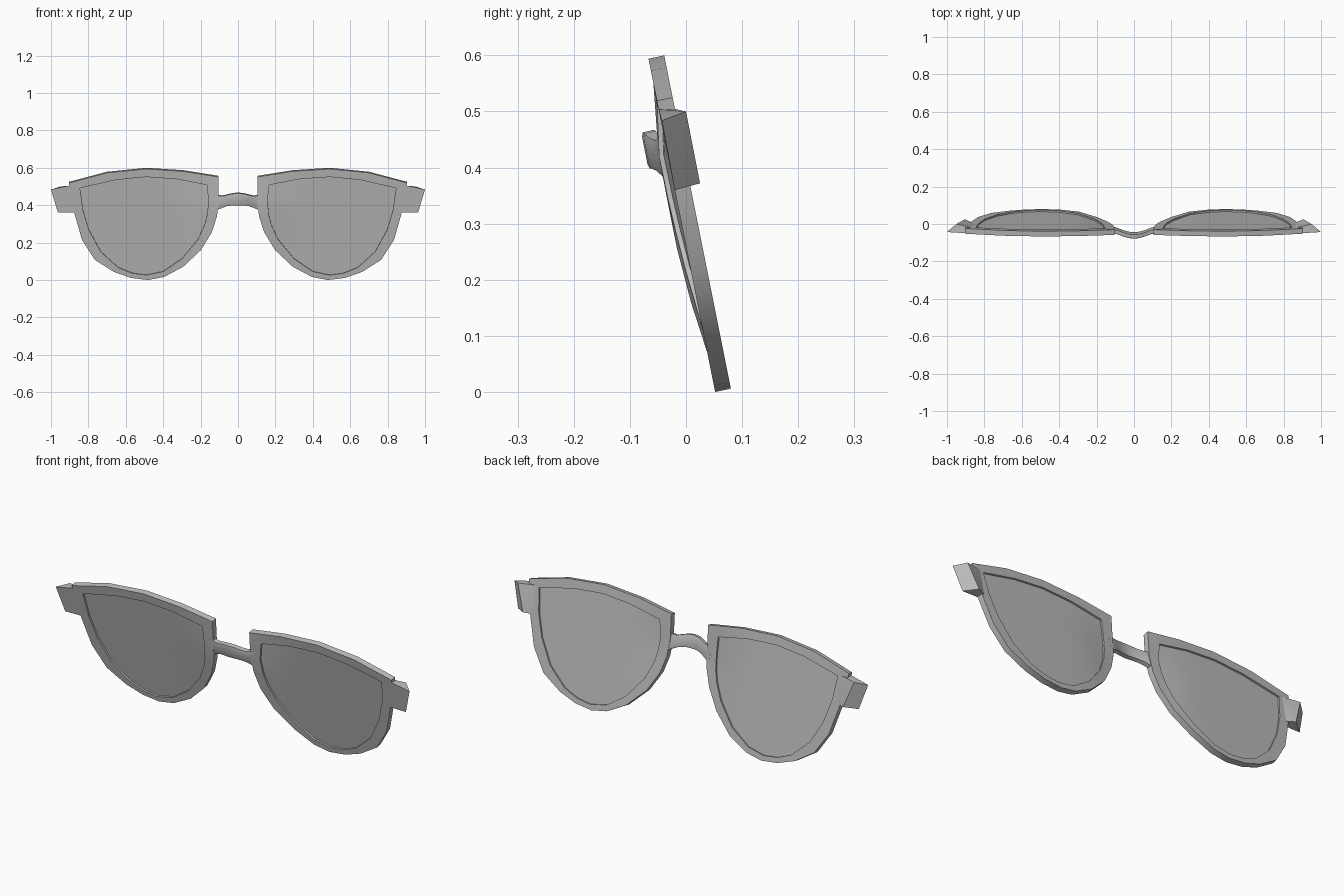
import bpy, bmesh, math
from mathutils import Vector

if "Cube" in bpy.data.objects:
    bpy.data.objects.remove(bpy.data.objects["Cube"], do_unlink=True)

grey = bpy.data.materials.new("plain grey")
grey.use_nodes = True
GREY = (0.5, 0.5, 0.5, 1)
grey.diffuse_color = GREY
grey.node_tree.nodes["Principled BSDF"].inputs["Base Color"].default_value = GREY

THICK = Vector((0, 0.028, 0.006))   # front to back of the tilted frame


def clamp(v):
    return max(0.0, min(1.0, v))


def on_frame(x, z, depth=0.0):
    """Point on the tilted frame; depth 0 is the front face, 1 the back."""
    bend = 0.017 * clamp((0.29 - x) / 0.14) * clamp((0.52 - z) / 0.1)
    return Vector((x, 0.052 - 0.2 * z - bend, z)) + THICK * depth


def finish(name, bm, mirror=True, angle=30):
    bmesh.ops.recalc_face_normals(bm, faces=bm.faces)
    mesh = bpy.data.meshes.new(name)
    bm.to_mesh(mesh)
    bm.free()
    mesh.materials.append(grey)
    obj = bpy.data.objects.new(name, mesh)
    bpy.context.collection.objects.link(obj)
    if mirror:
        mod = obj.modifiers.new("both sides", 'MIRROR')
        mod.use_mirror_merge = False
    bpy.ops.object.select_all(action='DESELECT')
    obj.select_set(True)
    bpy.context.view_layer.objects.active = obj
    bpy.ops.object.shade_smooth_by_angle(angle=math.radians(angle))
    return obj


def add_loop(bm, points):
    return [bm.verts.new(p) for p in points]


def join(bm, a, b):
    n = len(a)
    for i in range(n):
        j = (i + 1) % n
        bm.faces.new((a[i], a[j], b[j], b[i]))


# Outline of one rim and of its lens opening, as (x, z)
OUTER = [(.104, .551), (.29, .581), (.49, .594), (.70, .573), (.904, .519),
         (.877, .364), (.834, .214), (.765, .107), (.663, .043), (.572, .011),
         (.481, 0), (.396, .016), (.294, .07), (.198, .16), (.139, .257),
         (.112, .342), (.104, .428)]
INNER = [(.166, .508), (.332, .54), (.492, .551), (.652, .535), (.845, .492),
         (.829, .374), (.797, .267), (.733, .15), (.64, .066), (.565, .036),
         (.49, .026), (.40, .045), (.30, .113), (.215, .215), (.18, .29),
         (.165, .345), (.158, .42)]

# Rims: four loops joined into a closed ring
bm = bmesh.new()
loops = [add_loop(bm, [on_frame(x, z, d) for x, z in outline])
         for outline, d in ((OUTER, 0), (INNER, 0), (INNER, 1), (OUTER, 1))]
for k in range(4):
    join(bm, loops[k], loops[(k + 1) % 4])
finish("rims", bm)

# Lenses: thin plates set between the rim faces
bm = bmesh.new()
cx, cz = 0.5, 0.31
edges = []
for depth in (0.3, 0.7):
    rings = [add_loop(bm, [on_frame(cx + (x - cx) * s, cz + (z - cz) * s, depth)
                           for x, z in INNER]) for s in (1.0, 0.8, 0.55, 0.28)]
    for a, b in zip(rings, rings[1:]):
        join(bm, a, b)
    centre = bm.verts.new(on_frame(cx, cz, depth))
    last = rings[-1]
    for i in range(len(last)):
        bm.faces.new((last[i], last[(i + 1) % len(last)], centre))
    edges.append(rings[0])
join(bm, *edges)
finish("lenses", bm)

# End pieces: blocks with a mitred outer face for the hinges
bm = bmesh.new()
add_loop(bm, [on_frame(.86, .505), on_frame(.86, .362),
              on_frame(.86, .499, .95), on_frame(.86, .362, .95),
              on_frame(.905, .504),
              (1.0, -.043, .484), (.963, -.020, .360),
              (.95, 0, .500), (.905, .025, .372)])
bmesh.ops.convex_hull(bm, input=bm.verts)
finish("end_pieces", bm, angle=20)

# Bridge: rounded bar swept forward; half sections are (x, y, z, height)
HALF = [(0, -.061, .433, .064), (.03, -.058, .432, .062), (.06, -.049, .426, .058),
        (.085, -.039, .419, .062), (.104, -.034, .416, .074), (.125, -.030, .414, .085)]
sections = [(-x, y, z, h) for x, y, z, h in reversed(HALF[1:])] + HALF
bm = bmesh.new()
previous = None
for x, y, z, h in sections:
    ring = []
    for u, v in ((-.8, 1), (.8, 1), (1, .75), (1, -.75), (.8, -1), (-.8, -1), (-1, -.75), (-1, .75)):
        dz = v * h / 2
        ring.append((x, y + u * .0125 - .2 * dz, z + dz + u * .003))
    ring = add_loop(bm, ring)
    if previous:
        join(bm, previous, ring)
    else:
        bm.faces.new(ring)
    previous = ring
bm.faces.new(previous)
finish("bridge", bm, mirror=False, angle=50)
